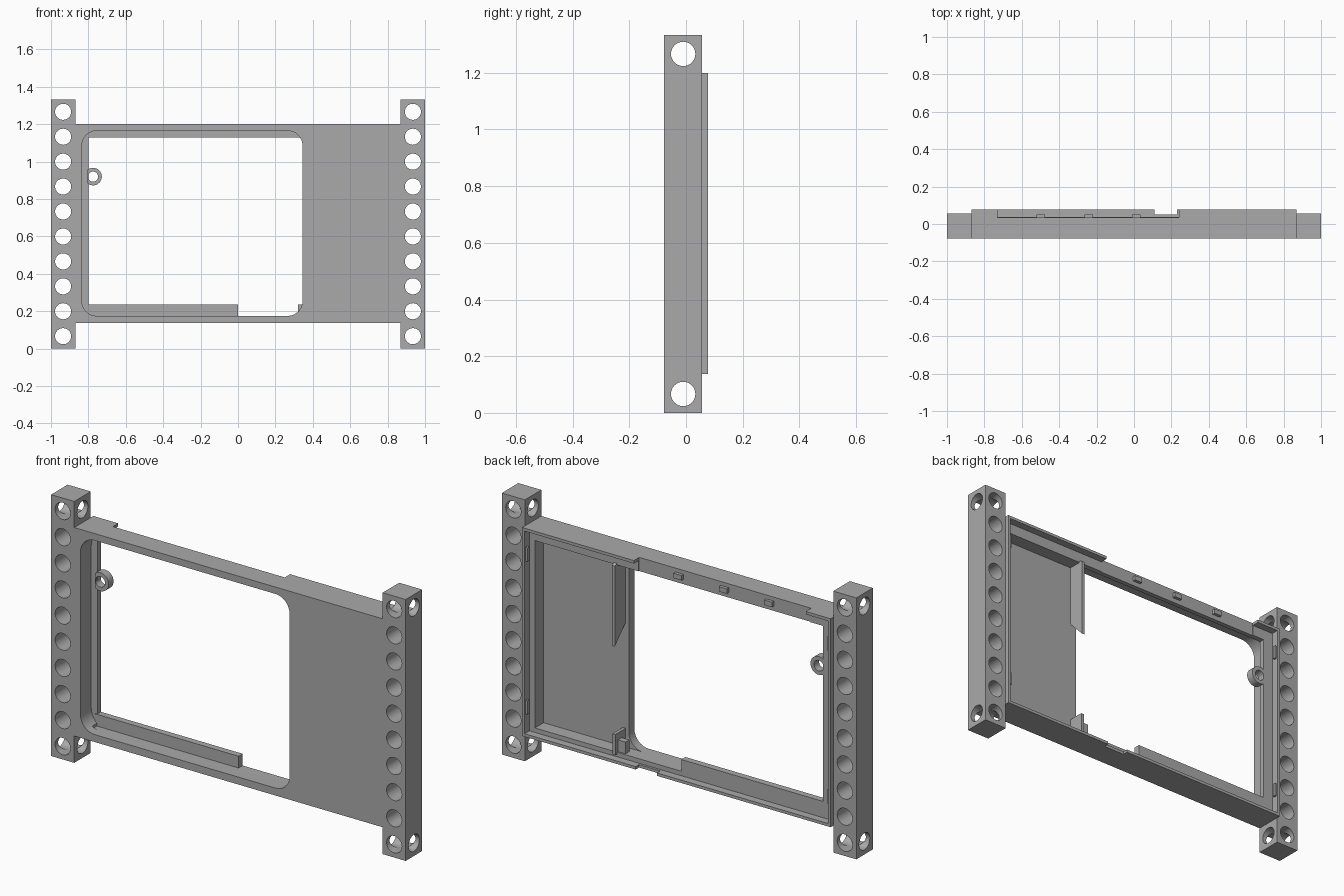
import bpy, bmesh, math
from mathutils import Matrix, Vector

if "Cube" in bpy.data.objects:
    bpy.data.objects.remove(bpy.data.objects["Cube"], do_unlink=True)

grey = bpy.data.materials.new("plain_grey")
grey.use_nodes = True
grey.diffuse_color = (0.4, 0.4, 0.4, 1)
grey.node_tree.nodes["Principled BSDF"].inputs["Base Color"].default_value = (0.4, 0.4, 0.4, 1)

FRONT, BACK = -0.077, 0.077
FLOOR, SEAT = -0.032, 0.038      # inside of the panel, seat of the rear lid


def make(name, bm):
    bmesh.ops.recalc_face_normals(bm, faces=bm.faces)
    mesh = bpy.data.meshes.new(name)
    bm.to_mesh(mesh)
    bm.free()
    mesh.materials.append(grey)
    obj = bpy.data.objects.new(name, mesh)
    bpy.context.collection.objects.link(obj)
    return obj


def box(name, x, y, z):
    bm = bmesh.new()
    bmesh.ops.create_cube(bm, size=1)
    for v in bm.verts:
        v.co = Vector([(a + b) / 2 + c * (b - a) for (a, b), c in zip((x, y, z), v.co)])
    return make(name, bm)


def rod(name, centre, radius, length, axis):
    bm = bmesh.new()
    turn = Matrix.Rotation(math.pi / 2, 4, "X" if axis == "y" else "Y")
    bmesh.ops.create_cone(bm, cap_ends=True, segments=32, radius1=radius, radius2=radius,
                          depth=length, matrix=Matrix.Translation(centre) @ turn)
    return make(name, bm)


def prism(name, points, axis, start, end):
    """Extrude a flat outline along x (outline in y, z) or y (outline in x, z)."""
    bm = bmesh.new()
    place = (lambda p: (start, *p)) if axis == "x" else (lambda p: (p[0], start, p[1]))
    face = bm.faces.new([bm.verts.new(place(p)) for p in points])
    side = bmesh.ops.extrude_face_region(bm, geom=[face])
    step = Vector((end - start, 0, 0)) if axis == "x" else Vector((0, end - start, 0))
    bmesh.ops.translate(bm, vec=step,
                        verts=[g for g in side["geom"] if isinstance(g, bmesh.types.BMVert)])
    return make(name, bm)


def rounded(x0, x1, z0, z1, r):
    corners = [(x1 - r, z1 - r), (x0 + r, z1 - r), (x0 + r, z0 + r), (x1 - r, z0 + r)]
    return [(cx + r * math.cos(math.pi / 2 * (q + i / 8)), cz + r * math.sin(math.pi / 2 * (q + i / 8)))
            for q, (cx, cz) in enumerate(corners) for i in range(9)]


def cut(obj, *cutters):
    for c in cutters:
        c.hide_render = True
        mod = obj.modifiers.new("cut", "BOOLEAN")
        mod.operation, mod.solver, mod.object = "DIFFERENCE", "EXACT", c
        bpy.context.view_layer.objects.active = obj
        bpy.ops.object.modifier_apply(modifier=mod.name)
        bpy.data.objects.remove(c, do_unlink=True)


def smooth(obj):
    bpy.ops.object.select_all(action="DESELECT")
    obj.select_set(True)
    bpy.context.view_layer.objects.active = obj
    bpy.ops.object.shade_smooth_by_angle(angle=math.radians(30))


# Drilled posts on both sides
for name, s in (("left_post", 1), ("right_post", -1)):
    post = box(name, sorted((s * 0.87, s)), (FRONT, 0.056), (0, 1.333))
    holes = [rod("drill", (s * 0.935, -0.01, 0.0667 + i * 0.1333), 0.043, 0.4, "y") for i in range(10)]
    holes += [rod("drill", (s * 0.935, -0.01, z), 0.043, 0.4, "x") for z in (0.0667, 1.2667)]
    cut(post, *holes)
    smooth(post)

# Tray with window, cavity, lid seat and gaps in the rear rim
tray = box("frame_tray", (-0.87, 0.87), (FRONT, BACK), (0.137, 1.2))
cut(tray,
    prism("window", rounded(-0.835, 0.345, 0.175, 1.165, 0.08), "y", -0.2, 0.01),
    box("cavity", (-0.80, 0.825), (FLOOR, 0.2), (0.175, 1.13)),
    box("lid_seat", (-0.855, 0.857), (SEAT, 0.2), (0.152, 1.185)),
    box("top_gap", (-0.73, 0.24), (0.034, 0.2), (1.0, 1.3)),
    box("bottom_gap", (0.11, 0.23), (0.05, 0.2), (0.1, 0.3)))
smooth(tray)

# Inner bar along the bottom of the window
box("bottom_bar", (-0.81, 0), (0.005, SEAT), (0.165, 0.235))

# Small catches on the top edge
for i in range(3):
    box(f"top_catch_{i + 1}", (-0.52 + i * 0.255, -0.475 + i * 0.255), (0.03, 0.05), (1.155, 1.18))

# Small catches on the side rims
for name, x in (("left", (0.845, 0.86)), ("right", (-0.86, -0.845))):
    for i, z in enumerate((0.25, 1.03)):
        box(f"{name}_catch_{i + 1}", x, (0.055, 0.07), (z, z + 0.07))

# Tapered divider fin and the lower stop
prism("upper_fin", [(FLOOR - 0.01, 1.14), (0.034, 1.14), (0.055, 1.13), (0.055, 0.72), (FLOOR - 0.01, 0.82)],
      "x", 0.363, 0.38)
box("lower_fin", (0.363, 0.38), (FLOOR - 0.01, 0.05), (0.165, 0.27))
box("lower_stop", (0.32, 0.37), (0.0, 0.03), (0.165, 0.235))

# Screw eyelet
eyelet = rod("screw_eyelet", (-0.775, 0.017, 0.92), 0.047, 0.04, "y")
cut(eyelet, rod("drill", (-0.775, 0.017, 0.92), 0.027, 0.2, "y"),
    box("trim", (-0.9, -0.805), (-0.1, 0.1), (0.8, 1.0)))
smooth(eyelet)
